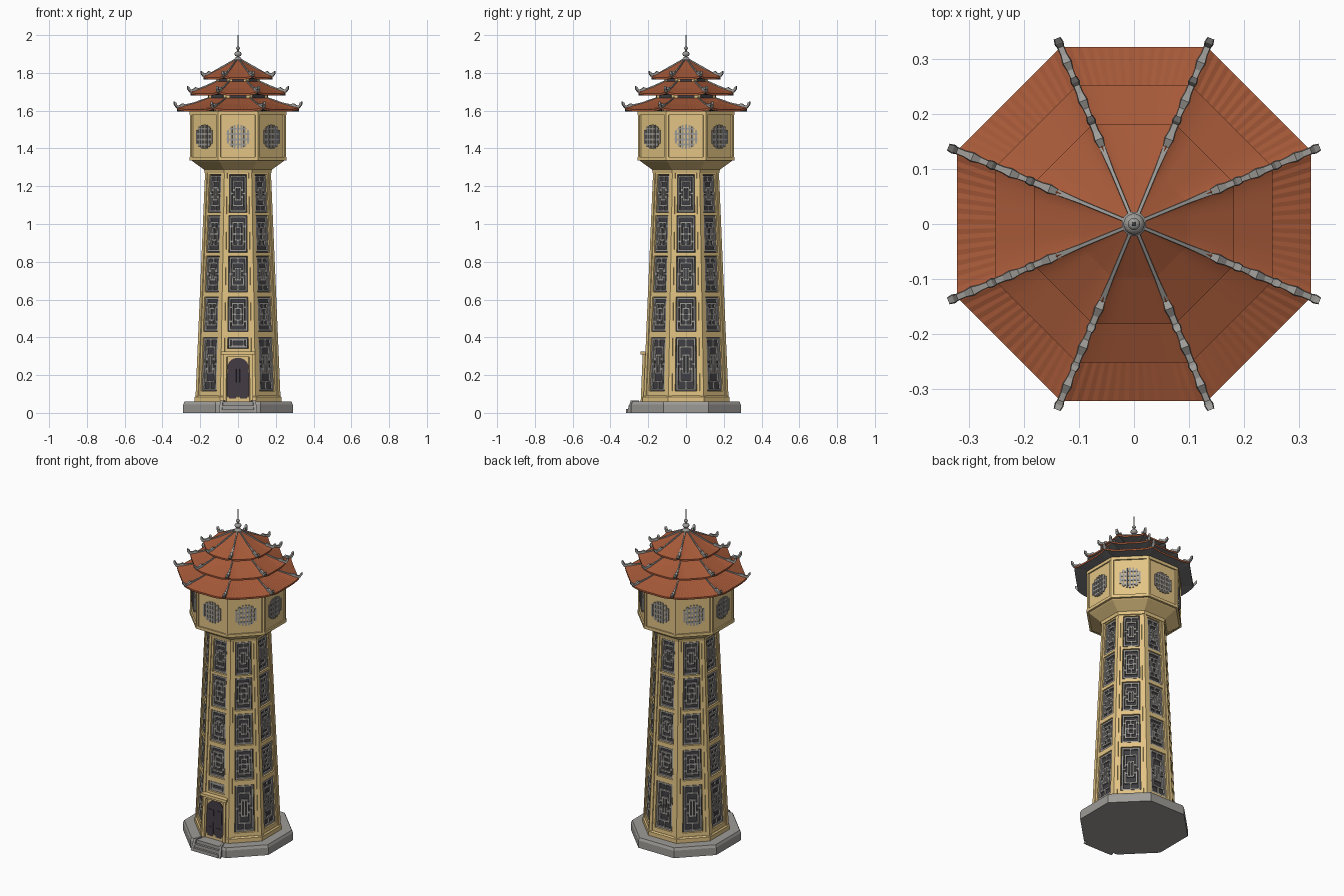
import bpy, bmesh, math
from mathutils import Vector

if "Cube" in bpy.data.objects:
    bpy.data.objects.remove(bpy.data.objects["Cube"])

TAN, COS = math.tan(math.pi / 8), math.cos(math.pi / 8)


def material(name, r, g, b):
    m = bpy.data.materials.new(name)
    m.diffuse_color = (r, g, b, 1)
    m.use_nodes = True
    m.node_tree.nodes["Principled BSDF"].inputs["Base Color"].default_value = m.diffuse_color
    return m


YELLOW = material("ochre_plaster", 0.76, 0.55, 0.23)
RED = material("red_roof_tile", 0.38, 0.10, 0.04)
GREY = material("grey_stone", 0.34, 0.33, 0.31)
DARK = material("dark_recess", 0.05, 0.048, 0.055)
DOOR = material("dark_door", 0.055, 0.043, 0.055)
SOFFIT = material("soffit_grey", 0.20, 0.20, 0.20)


def shaft_a(z):
    return 0.222 - 0.0426 * (z - 0.06)


def head_a(z):
    return 0.248


def P(k, f, z, a):
    """Point on octagon side k (0 = front); f runs -1..1 from corner to corner."""
    t = k * math.pi / 4
    n, s = Vector((math.sin(t), -math.cos(t), 0)), Vector((math.cos(t), math.sin(t), 0))
    return n * a + s * (f * a * TAN) + Vector((0, 0, z))


def plate(bm, k, pts, o0, o1, af):
    """Raised plate on side k; pts are (f, z), o0..o1 is the offset from the wall."""
    lo = [bm.verts.new(P(k, f, z, af(z) + o0)) for f, z in pts]
    hi = [bm.verts.new(P(k, f, z, af(z) + o1)) for f, z in pts]
    bm.faces.new(hi)
    bm.faces.new(lo[::-1])
    for i in range(len(pts)):
        j = (i + 1) % len(pts)
        bm.faces.new((lo[i], lo[j], hi[j], hi[i]))


def bar(bm, k, f0, f1, z0, z1, o0, o1, af):
    f0, f1 = sorted((f0, f1))
    plate(bm, k, [(f0, z0), (f1, z0), (f1, z1), (f0, z1)], o0, o1, af)


def finish(name, bm, *mats, fix=True):
    if fix:
        bmesh.ops.recalc_face_normals(bm, faces=bm.faces)
    me = bpy.data.meshes.new(name)
    bm.to_mesh(me)
    bm.free()
    for m in mats:
        me.materials.append(m)
    ob = bpy.data.objects.new(name, me)
    bpy.context.collection.objects.link(ob)
    return ob


def lathe(name, prof, mat, n=8):
    """Revolve (apothem, z) profile into a capped n-sided solid with a flat to the front."""
    bm = bmesh.new()
    rings = []
    for a, z in prof:
        r = a / math.cos(math.pi / n)
        rings.append([bm.verts.new((r * math.cos((i + .5) * math.tau / n),
                                    r * math.sin((i + .5) * math.tau / n), z)) for i in range(n)])
    for lo, hi in zip(rings, rings[1:]):
        for i in range(n):
            j = (i + 1) % n
            bm.faces.new((lo[i], lo[j], hi[j], hi[i]))
    bm.faces.new(rings[0][::-1])
    bm.faces.new(rings[-1])
    return finish(name, bm, mat)


# Stone base and front steps
lathe("base", [(0.29, 0), (0.29, 0.045), (0.283, 0.06)], GREY)
bm = bmesh.new()
for i in range(3):
    bar(bm, 0, -0.66, 0.66, 0, 0.02 * (i + 1), 0, 0.047 - 0.013 * i, lambda z: 0.27)
for s in (-1, 1):   # sloped cheek walls
    bar(bm, 0, s * 0.66, s * 0.78, 0, 0.066, 0, 0.045, lambda z: 0.27 - 0.35 * z)
finish("front_steps", bm, GREY)

# Tapered shaft with recessed window panels
ROWS = [(0.116, 0.40)] + [(0.43 + 0.21 * i, 0.614 + 0.216 * i) for i in range(4)]
SMALL = (0.34, 0.40)    # short window above the door
W = 0.63
bm = bmesh.new()
panels = []
for k in range(8):
    rows = [ROWS[0] if k else SMALL] + ROWS[1:]
    zs = [0.06] + [z for r in rows for z in r] + [1.29]
    for i, (z0, z1) in enumerate(zip(zs, zs[1:])):
        for j, (f0, f1) in enumerate(((-1, -W), (-W, W), (W, 1))):
            face = bm.faces.new([bm.verts.new(P(k, f, z, shaft_a(z)))
                                 for f, z in ((f0, z0), (f1, z0), (f1, z1), (f0, z1))])
            if i % 2 and j == 1:
                panels.append(face)
bm.normal_update()
rim = bmesh.ops.inset_individual(bm, faces=panels, thickness=0.001, depth=-0.014)
for f in panels:
    f.material_index = 1
for f in rim["faces"]:
    f.material_index = 0
bmesh.ops.remove_doubles(bm, verts=bm.verts, dist=1e-5)
finish("shaft", bm, YELLOW, DARK, fix=False)

# Corner pilasters and plinth on the shaft
bm = bmesh.new()
for k in range(8):
    for s in (-1, 1):
        bar(bm, k, s * 0.8, s, 0.06, 1.285, -0.002, 0.004, shaft_a)
finish("shaft_pilasters", bm, YELLOW)
lathe("shaft_plinth", [(0.229, 0.058), (0.229, 0.085), (0.222, 0.092)], YELLOW)


# Window fretwork: nested broken frames joined by spokes, mirrored four ways
def pattern(i):
    segs = []
    for n, s in enumerate((1, 0.68, 0.36)):
        gap = 0.22 * s if n and (n + i) % 2 else 0
        segs += [(s, gap, s, s), (gap, s, s, s)]
    if i % 2:
        segs += [(0, 0, 0.68, 0), (0, 0.36, 0, 0.68), (0.68, 0.45, 1, 0.45)]
    else:
        segs += [(0, 0, 0, 0.36), (0, 0.68, 0, 1), (0.36, 0.2, 0.68, 0.2), (0.68, 0, 1, 0)]
    return segs


def fret(bm, k, z0, z1, segs):
    zc, zh, fh = (z0 + z1) / 2, (z1 - z0) / 2 - 0.009, W - 0.09
    for ua, va, ub, vb in segs:
        for su in (-1, 1):
            for sv in (-1, 1):
                f0, f1 = sorted((su * ua * fh, su * ub * fh))
                y0, y1 = sorted((zc + sv * va * zh, zc + sv * vb * zh))
                bar(bm, k, f0 - 0.055, f1 + 0.055, y0 - 0.005, y1 + 0.005, -0.014, -0.005, shaft_a)


bm = bmesh.new()
for k in range(8):
    for i, (z0, z1) in enumerate(ROWS):
        if k == 0 and i == 0:
            fret(bm, 0, *SMALL, pattern(1)[:4])
        else:
            fret(bm, k, z0, z1, pattern(i))
finish("window_fretwork", bm, GREY)

# Arched door with surround
bm = bmesh.new()
arch = [(-0.62, 0.062), (0.62, 0.062)]
arch += [(0.62 * math.cos(a), 0.24 + 0.052 * math.sin(a)) for a in [i * math.pi / 12 for i in range(13)]]
plate(bm, 0, arch, 0, 0.006, shaft_a)
for s in (-1, 1):
    for z0, z1 in ((0.075, 0.13), (0.14, 0.235)):
        bar(bm, 0, s * 0.1, s * 0.5, z0, z1, 0.005, 0.009, shaft_a)
finish("door", bm, DOOR)
bm = bmesh.new()
for s in (-1, 1):
    bar(bm, 0, s * 0.64, s * 0.8, 0.06, 0.31, 0, 0.018, shaft_a)
bar(bm, 0, -0.8, 0.8, 0.296, 0.312, 0, 0.018, shaft_a)
bar(bm, 0, -0.9, 0.9, 0.31, 0.326, 0, 0.03, shaft_a)
finish("door_surround", bm, YELLOW)

# Overhanging head with bands and corner pilasters
lathe("head", [(0.176, 1.27), (0.18, 1.288), (0.238, 1.33), (0.248, 1.34), (0.248, 1.6)], YELLOW)
for name, z in (("head_lower_band", 1.336), ("head_upper_band", 1.578)):
    lathe(name, [(0.256, z), (0.256, z + 0.018)], YELLOW)
bm = bmesh.new()
for k in range(8):
    for s in (-1, 1):
        bar(bm, k, s * 0.88, s, 1.35, 1.58, -0.002, 0.006, head_a)
finish("head_pilasters", bm, YELLOW)

# Round medallions: symmetric grey bars clipped to a circle on the plaster
R, ZC, HS = 0.064, 1.462, 0.248 * TAN
bm = bmesh.new()
for k in range(8):
    for i in range(-3, 4):
        u = 0.0175 * i
        h = math.sqrt(R * R - u * u)
        bar(bm, k, (u - 0.005) / HS, (u + 0.005) / HS, ZC - h, ZC + h, -0.002, 0.006, head_a)
    for v in (-0.042, -0.014, 0.014, 0.042):
        h = (math.sqrt(R * R - v * v) - 0.004) / HS
        bar(bm, k, -h, h, ZC + v - 0.005, ZC + v + 0.005, -0.002, 0.005, head_a)
finish("medallion_fretwork", bm, GREY)


# Roof tier with lifted corners; prof is (apothem, z) from eave to top
def roof(name, prof, soffit_a, ripple):
    ae, ze = prof[0]
    rings = [(soffit_a, ze - 0.004, 0), (ae, ze - 0.01, 1)]
    rings += [(a, z, lift) for (a, z), lift in zip(prof, (1, 0.35, 0))]
    n = 28
    bm = bmesh.new()
    for k in range(8):
        grid = [[bm.verts.new(P(k, 2 * j / n - 1, z + 0.012 * lift * (2 * j / n - 1) ** 4
                                + (ripple * (j % 2) if r > 1 else 0), a)) for j in range(n + 1)]
                for r, (a, z, lift) in enumerate(rings)]
        for r in range(len(rings) - 1):
            for j in range(n):
                face = bm.faces.new((grid[r][j], grid[r][j + 1], grid[r + 1][j + 1], grid[r + 1][j]))
                face.material_index = 1 if r == 0 else 0
    bmesh.ops.remove_doubles(bm, verts=bm.verts, dist=1e-5)
    finish(name, bm, RED, SOFFIT, fix=False)


# Grey hip ridges on all eight corners; path is (radius, z, height)
def ridges(name, path):
    bm = bmesh.new()
    for k in range(8):
        t = (k + 0.5) * math.pi / 4
        d, s = Vector((math.cos(t), math.sin(t), 0)), Vector((-math.sin(t), math.cos(t), 0))
        prev = None
        for r, z, h in path:
            w = 0.001 + h * 0.35
            c, up = d * r + Vector((0, 0, z)), Vector((0, 0, h))
            q = [bm.verts.new(p) for p in (c - s * w, c + s * w, c + s * w * 0.8 + up, c - s * w * 0.8 + up)]
            if prev:
                for i in range(4):
                    bm.faces.new((prev[i], prev[(i + 1) % 4], q[(i + 1) % 4], q[i]))
            else:
                bm.faces.new(q)
            prev = q
        bm.faces.new(prev[::-1])
    finish(name, bm, GREY)


# Three tiers, each with a neck below the next one
for i, (name, top_a, rise) in enumerate((("lower", 0.15, 0.063), ("middle", 0.105, 0.068), ("upper", 0.012, 0.097))):
    ea, ez = 0.322 - 0.07 * i, 1.605 + 0.085 * i
    mid_a, mid_z = (ea + top_a) / 2, ez + 0.45 * rise
    roof(name + "_roof", [(ea, ez), (mid_a, mid_z), (top_a, ez + rise)], 0.2 - 0.06 * i, 0 if i else 0.0012)
    er, tr, tz = ea / COS, 0.366 - 0.077 * i, ez + 0.028 - 0.004 * i
    path = [(top_a / COS, ez + rise - 0.002, 0.007), (mid_a / COS, mid_z + 0.002, 0.008)]
    path += [(er - 0.015 * (3 - j), ez + 0.012 - 0.002 * j, 0.024 if j == 1 else 0.016) for j in range(4)]
    path += [(tr - 0.01, tz - 0.013, 0.022), (tr, tz, 0.016)]
    ridges(name + "_ridges", path)
    if i < 2:
        a, z1 = 0.155 - 0.045 * i, ez + 0.093
        lathe(name + "_neck", [(a, z1 - 0.09), (a, z1)], YELLOW)
        bm = bmesh.new()
        for k in range(8):
            bar(bm, k, -0.7, 0.7, z1 - 0.032, z1 - 0.012, 0, 0.003, lambda z: a)
        finish(name + "_neck_openings", bm, DARK)

# Finial: foot, two balls and a spike
lathe("finial_foot", [(0.022, 1.855), (0.022, 1.872), (0.01, 1.885)], GREY, 16)
lathe("finial_spike", [(0.007, 1.87), (0.004, 1.94), (0.0015, 2)], GREY, 12)
for name, r, z in (("finial_lower_ball", 0.019, 1.9), ("finial_upper_ball", 0.011, 1.93)):
    ball = lathe(name, [(r * math.sin(j * math.pi / 9), z - 0.8 * r * math.cos(j * math.pi / 9))
                        for j in range(1, 9)], GREY, 16)
    for p in ball.data.polygons:
        p.use_smooth = True
